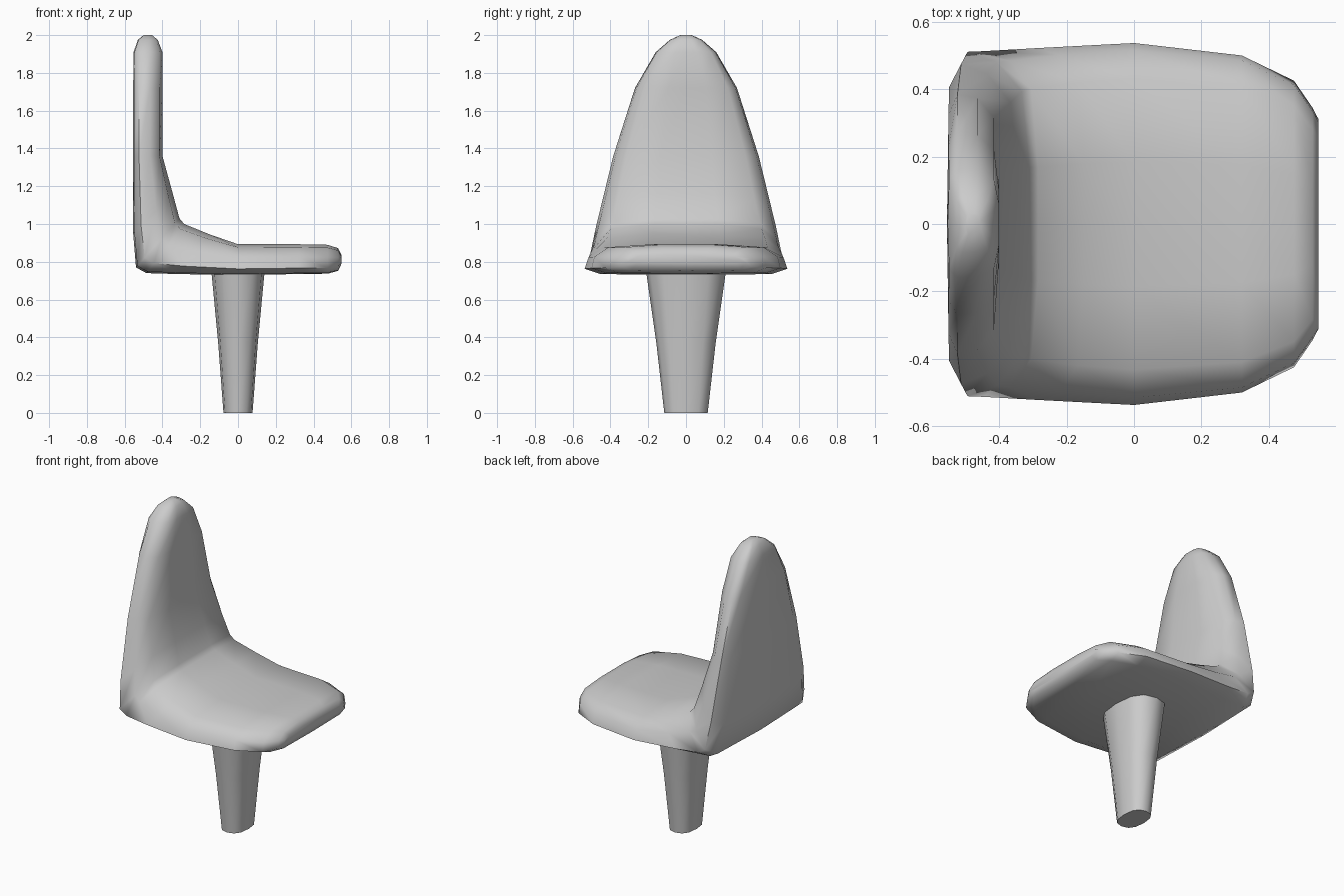
import bpy, bmesh, math

if "Cube" in bpy.data.objects:
    bpy.data.objects.remove(bpy.data.objects["Cube"])


def loft(name, rings, angle):
    """Skin a list of closed rings, cap both ends and shade smooth."""
    bm = bmesh.new()
    loops = [[bm.verts.new(p) for p in ring] for ring in rings]
    for a, b in zip(loops, loops[1:]):
        n = len(a)
        for i in range(n):
            j = (i + 1) % n
            bm.faces.new((a[i], a[j], b[j], b[i]))
    bm.faces.new(loops[0])
    bm.faces.new(loops[-1])
    bmesh.ops.recalc_face_normals(bm, faces=bm.faces)
    mesh = bpy.data.meshes.new(name)
    bm.to_mesh(mesh)
    bm.free()
    obj = bpy.data.objects.new(name, mesh)
    bpy.context.collection.objects.link(obj)
    bpy.ops.object.select_all(action='DESELECT')
    obj.select_set(True)
    bpy.context.view_layer.objects.active = obj
    bpy.ops.object.shade_smooth_by_angle(angle=math.radians(angle))
    return obj


# Seat and backrest: one shell swept along an L
# (inner x, inner z, outer x, outer z, inner half width, outer half width)
stations = [
    (0.548, 0.835, 0.548, 0.79, 0.31, 0.31),
    (0.53, 0.872, 0.53, 0.752, 0.345, 0.345),
    (0.475, 0.89, 0.475, 0.737, 0.425, 0.425),
    (0.32, 0.893, 0.32, 0.735, 0.50, 0.50),
    (0.0, 0.893, 0.0, 0.73, 0.525, 0.54),
    (-0.15, 0.945, -0.32, 0.735, 0.51, 0.525),
    (-0.285, 1.0, -0.485, 0.74, 0.485, 0.52),
    (-0.31, 1.03, -0.54, 0.77, 0.475, 0.52),
    (-0.345, 1.16, -0.555, 0.95, 0.435, 0.485),
    (-0.40, 1.36, -0.555, 1.36, 0.385, 0.385),
    (-0.40, 1.72, -0.555, 1.72, 0.27, 0.27),
    (-0.40, 1.91, -0.553, 1.91, 0.16, 0.16),
    (-0.425, 1.975, -0.53, 1.975, 0.085, 0.085),
    (-0.455, 2.0, -0.50, 2.0, 0.03, 0.03),
]
# (depth through the shell, share of half width) from inner to outer face
section = [(0.0, 0.35), (0.1, 0.82), (0.42, 0.97), (0.8, 1.0), (0.97, 0.84)]


def shell_ring(ix, iz, ox, oz, wi, wo):
    def at(t, y):
        return (ix + (ox - ix) * t, y * (wi + (wo - wi) * t), iz + (oz - iz) * t)
    right = [at(t, y) for t, y in section]
    left = [(x, -y, z) for x, y, z in reversed(right)]
    return [at(0, 0)] + right + [at(1, 0)] + left


loft("seat_and_backrest", [shell_ring(*s) for s in stations], 70)


# Pedestal: tapered, rounded-rectangle column
def leg_ring(z, rx, ry, sides=12):
    ring = []
    for i in range(sides):
        a = math.tau * i / sides
        c, s = math.cos(a), math.sin(a)
        ring.append((rx * math.copysign(abs(c) ** 0.8, c),
                     ry * math.copysign(abs(s) ** 0.8, s), z))
    return ring


loft("pedestal", [leg_ring(0.0, 0.077, 0.115), leg_ring(0.37, 0.105, 0.157),
                  leg_ring(0.76, 0.142, 0.213)], 50)
